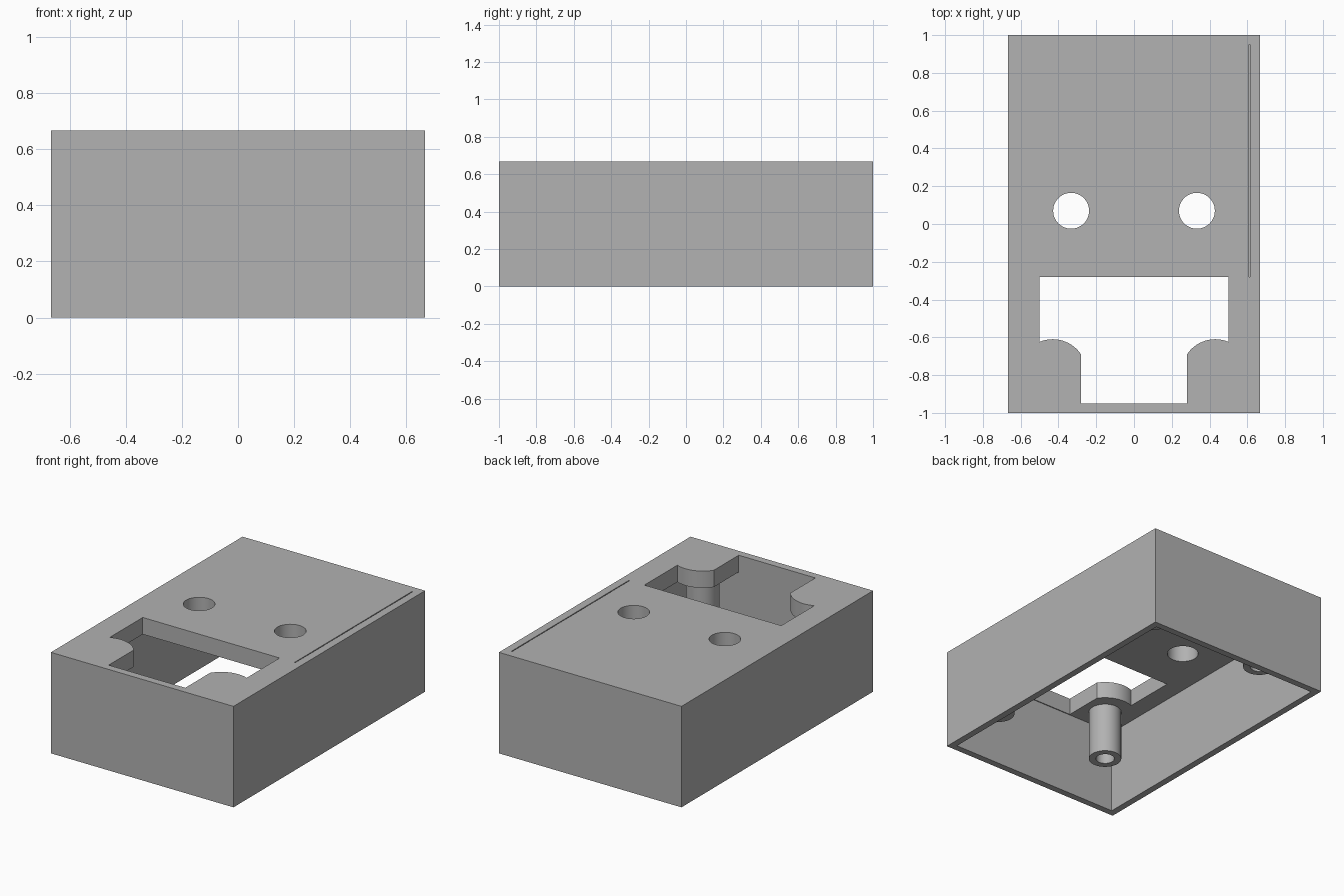
import bpy
import bmesh
from math import asin, cos, pi, sin

cube = bpy.data.objects.get("Cube")
if cube:
    bpy.data.objects.remove(cube, do_unlink=True)

W, L, H = 0.667, 1.0, 0.667      # half width, half length, height
WALL, PLATE_Z = 0.044, 0.556     # wall thickness, underside of the top plate
POST_X, POST_Y, POST_Z = 0.43, (-0.79, 0.69), 0.225
LUG_R = 0.18

grey = bpy.data.materials.new("light grey")
grey.use_nodes = True
grey.diffuse_color = (0.445, 0.445, 0.445, 1)
shader = next(n for n in grey.node_tree.nodes if n.type == 'BSDF_PRINCIPLED')
shader.inputs["Base Color"].default_value = grey.diffuse_color


def prism(name, outline, z0, z1):
    """Extrude a flat outline between two heights."""
    bm = bmesh.new()
    face = bm.faces.new([bm.verts.new((x, y, z0)) for x, y in outline])
    top = bmesh.ops.extrude_face_region(bm, geom=[face])["geom"]
    verts = [g for g in top if isinstance(g, bmesh.types.BMVert)]
    bmesh.ops.translate(bm, verts=verts, vec=(0, 0, z1 - z0))
    bmesh.ops.recalc_face_normals(bm, faces=bm.faces[:])
    mesh = bpy.data.meshes.new(name)
    bm.to_mesh(mesh)
    bm.free()
    mesh.materials.append(grey)
    obj = bpy.data.objects.new(name, mesh)
    bpy.context.collection.objects.link(obj)
    return obj


def rect(x0, x1, y0, y1):
    return [(x0, y0), (x1, y0), (x1, y1), (x0, y1)]


def circle(x, y, r, n=48):
    return [(x + r * cos(2 * pi * i / n), y + r * sin(2 * pi * i / n)) for i in range(n)]


def cut(target, cutter):
    """Subtract the cutter, apply, and discard it."""
    cutter.hide_render = True
    bpy.context.view_layer.objects.active = target
    mod = target.modifiers.new("cut", 'BOOLEAN')
    mod.operation, mod.solver, mod.object = 'DIFFERENCE', 'EXACT', cutter
    bpy.ops.object.modifier_apply(modifier=mod.name)
    bpy.data.objects.remove(cutter, do_unlink=True)


def smooth(obj):
    bpy.ops.object.select_all(action='DESELECT')
    obj.select_set(True)
    bpy.context.view_layer.objects.active = obj
    bpy.ops.object.shade_smooth_by_angle(angle=pi / 6)


# Box with an open underside
case = prism("case", rect(-W, W, -L, L), 0, H)
cut(case, prism("cavity", rect(WALL - W, W - WALL, WALL - L, L - WALL), -0.1, PLATE_Z))

# Front window, with its sides rounded around the two front posts
a0, a1 = asin((0.28 - POST_X) / LUG_R), asin((0.5 - POST_X) / LUG_R)
angles = [a0 + (a1 - a0) * i / 14 for i in range(15)]
lug = [(POST_X + LUG_R * sin(a), POST_Y[0] + LUG_R * cos(a)) for a in angles]
half = [(0.28, -0.95)] + lug + [(0.5, -0.28)]
outline = half + [(-x, y) for x, y in reversed(half)]
cut(case, prism("window_cutter", outline, PLATE_Z - 0.05, H + 0.1))

# Two round holes through the top
for x in (-0.333, 0.333):
    cut(case, prism("hole_cutter", circle(x, 0.07, 0.095), PLATE_Z - 0.05, H + 0.1))

# Thin groove along the left edge of the top
cut(case, prism("groove_cutter", rect(0.609, 0.615, -0.28, 0.95), H - 0.05, H + 0.1))
smooth(case)

# Hollow screw posts under the top plate
for end, y in zip(("front", "back"), POST_Y):
    for side, x in (("left", POST_X), ("right", -POST_X)):
        post = prism(f"{end}_{side}_post", circle(x, y, 0.1), POST_Z, PLATE_Z)
        cut(post, prism("bore_cutter", circle(x, y, 0.057), POST_Z - 0.1, PLATE_Z - 0.01))
        smooth(post)
